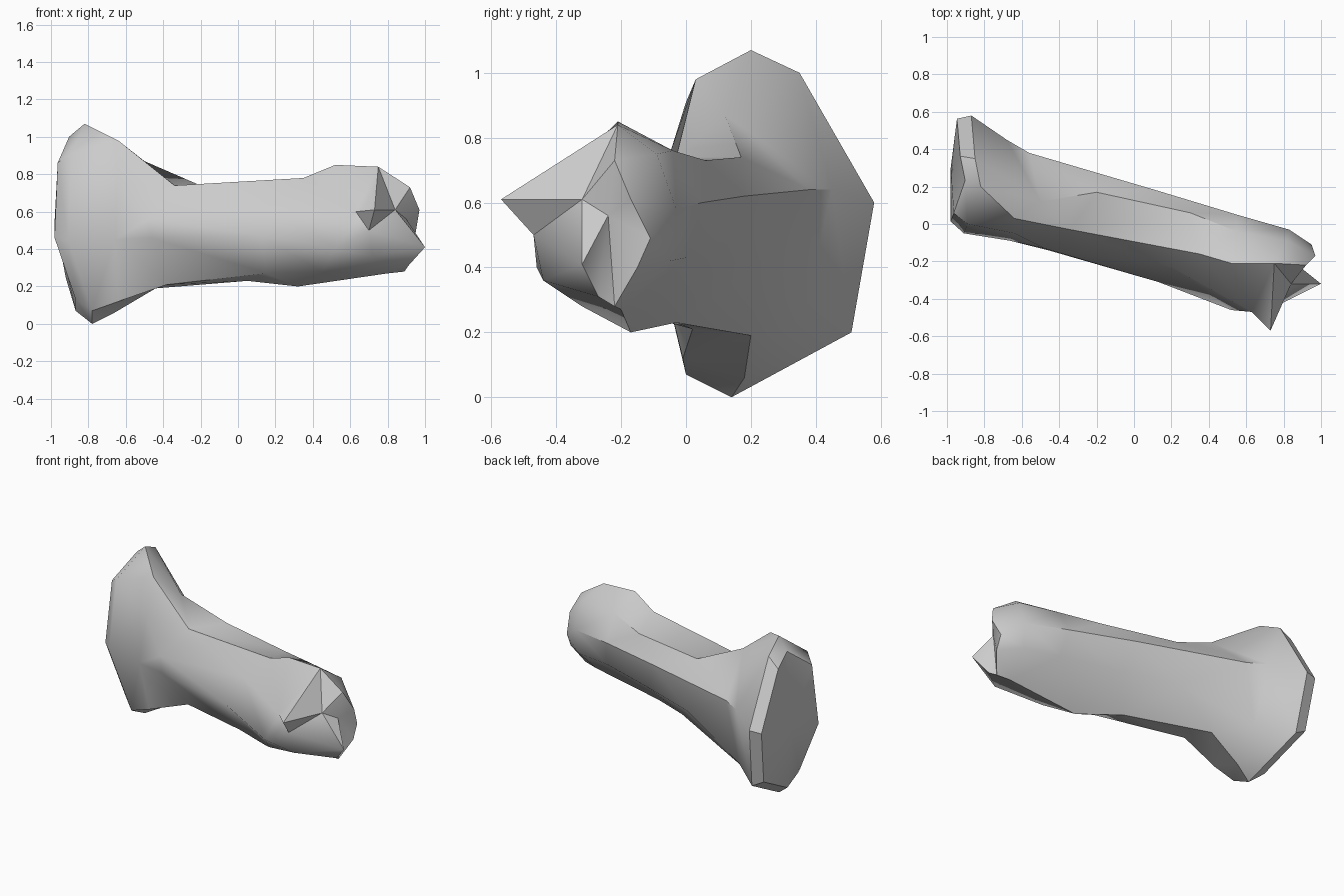
import bpy, bmesh, math
from mathutils import Vector

if "Cube" in bpy.data.objects:
    bpy.data.objects.remove(bpy.data.objects["Cube"], do_unlink=True)

grey = bpy.data.materials.new("plain_grey")
grey.use_nodes = True
grey.diffuse_color = (0.6, 0.6, 0.6, 1)
grey.node_tree.nodes["Principled BSDF"].inputs["Base Color"].default_value = (0.6, 0.6, 0.6, 1)


def points(*rows):
    """Turn rows in hundredths of a unit into vectors."""
    return [Vector(row) / 100 for row in rows]


def inset(section, factor, shift):
    """Copy a section, shrunk about its middle and then moved."""
    centre = sum(section, Vector()) / len(section)
    return [centre + (p - centre) * factor + Vector(shift) for p in section]


def finish(bm, name, angle):
    """Turn the mesh into a smooth shaded object with sharp creases."""
    bmesh.ops.recalc_face_normals(bm, faces=bm.faces)
    mesh = bpy.data.meshes.new(name)
    bm.to_mesh(mesh)
    bm.free()
    mesh.materials.append(grey)
    obj = bpy.data.objects.new(name, mesh)
    bpy.context.collection.objects.link(obj)
    bpy.ops.object.select_all(action="DESELECT")
    obj.select_set(True)
    bpy.context.view_layer.objects.active = obj
    bpy.ops.object.shade_smooth_by_angle(angle=math.radians(angle))


def close_end(bm, loop, centre):
    """Close a section with a fan around one point."""
    hub = bm.verts.new(centre)
    for i, vert in enumerate(loop):
        bm.faces.new((vert, loop[(i + 1) % len(loop)], hub))


def loft(bm, sections):
    """Skin neighbouring sections with triangles and return the end loops."""
    loops = [[bm.verts.new(p) for p in section] for section in sections]
    for first, second in zip(loops, loops[1:]):
        for i in range(len(first)):
            j = (i + 1) % len(first)
            quad = bm.faces.new((first[i], first[j], second[j], second[i]))
            bmesh.ops.triangulate(bm, faces=[quad])
    return loops[0], loops[-1]


# Each section runs: front, upper front, top, upper back,
# back, lower back, bottom, lower front

# Flared end
rim = points((-91, -5, 45), (-89, 0, 91), (-82, 20, 107), (-85, 35, 100),
             (-87, 58, 60), (-84, 51, 20), (-78, 14, 0), (-78, 0, 7))
neck = points((-66, -9, 45), (-64, -5, 75), (-64, 3, 98), (-50, 12, 87),
              (-68, 45, 64), (-64, 36, 24), (-66, 18, 6), (-64, -1, 12))

# Shaft
shaft_start = points((-46, -14, 46), (-48, -13, 56), (-34, -3, 74), (-20, 17, 74),
                     (-56, 38, 64), (-17, 23, 41), (-44, 20, 19), (-38, 2, 21))
shaft_middle = points((13, -31, 47), (20, -23, 64), (35, -16, 78), (30, 6, 73),
                      (12, 18, 62), (20, 11, 42), (5, -3, 23), (15, -20, 27))

# Knuckle, whose upper front corner is drawn out into a hooked spur over a hollow
knuckle_start = points((52, -46, 40), (63, -47, 60), (52, -21, 85), (55, -4, 76),
                       (55, 5, 60), (58, 0, 43), (32, -17, 20), (45, -32, 28))
knuckle_spur = points((70, -47, 50), (73, -57, 61), (75, -21, 84), (82, -9, 75),
                      (83, -3, 58), (82, -5, 42), (80, -20, 27), (72, -44, 36))
knuckle_end = points((100, -32, 41), (84, -32, 61), (92, -22, 73), (97, -17, 61),
                     (95, -11, 49), (95, -15, 40), (89, -22, 28), (91, -27, 31))

bm = bmesh.new()
flat_end, hollow_end = loft(bm, [inset(rim, 0.87, (-0.08, 0.03, 0)), rim, neck,
                                 shaft_start, shaft_middle,
                                 knuckle_start, knuckle_spur, knuckle_end])
close_end(bm, flat_end, points((-98, 30, 56))[0])
close_end(bm, hollow_end, points((90, -24, 56))[0])
finish(bm, "bone_body", 38)
